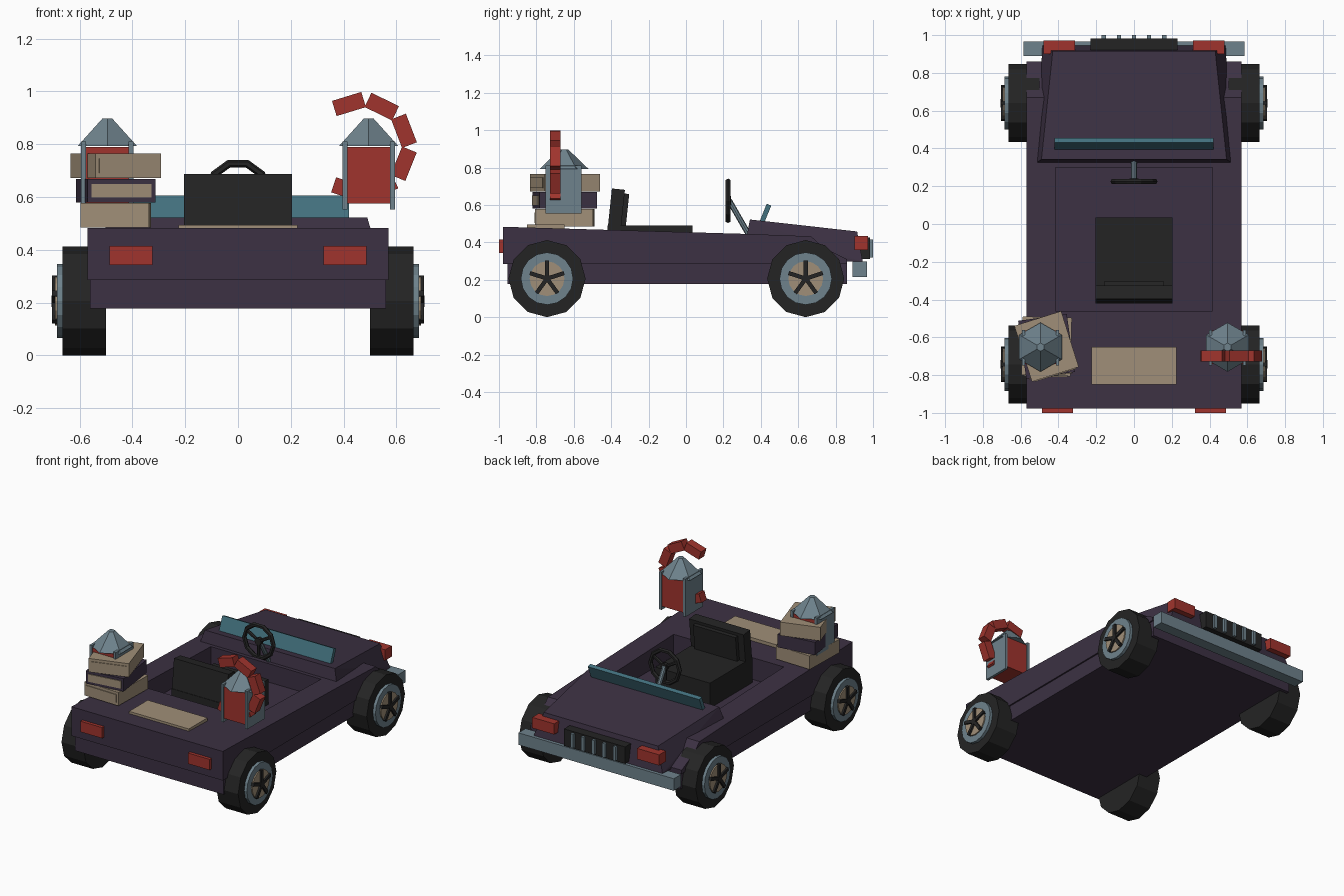
import bpy, bmesh, math
from mathutils import Matrix, Vector

if "Cube" in bpy.data.objects:
    bpy.data.objects.remove(bpy.data.objects["Cube"])


def mat(name, rgb):
    m = bpy.data.materials.new(name)
    lin = [(c / 255 / 12.92) if c < 11 else ((c / 255 + 0.055) / 1.055) ** 2.4 for c in rgb]
    m.diffuse_color = (*lin, 1)
    m.use_nodes = True
    m.node_tree.nodes["Principled BSDF"].inputs["Base Color"].default_value = m.diffuse_color
    return m


PURPLE = mat("dark purple", (60, 49, 67))
BLACK = mat("near black", (36, 36, 36))
STEEL = mat("blue grey", (110, 130, 140))
RED = mat("red", (160, 52, 45))
BEIGE = mat("beige", (160, 143, 120))
TEAL = mat("teal glass", (66, 112, 125))


def finish(name, bm, m):
    bmesh.ops.recalc_face_normals(bm, faces=bm.faces)
    me = bpy.data.meshes.new(name)
    bm.to_mesh(me)
    bm.free()
    me.materials.append(m)
    ob = bpy.data.objects.new(name, me)
    bpy.context.collection.objects.link(ob)
    return ob


def box(name, lo, hi, m, rot=None):
    """Box between two corners, optionally turned about its own centre."""
    lo, hi = Vector(lo), Vector(hi)
    bm = bmesh.new()
    bmesh.ops.create_cube(bm, size=1)
    M = Matrix.Translation((lo + hi) / 2) @ (rot or Matrix()) @ Matrix.Diagonal((*(hi - lo), 1))
    bm.transform(M)
    return finish(name, bm, m)


def prism(name, profile, x0, x1, m):
    """Side profile of (y, z) points extruded along x."""
    bm = bmesh.new()
    f = bm.faces.new([bm.verts.new((x0, y, z)) for y, z in profile])
    r = bmesh.ops.extrude_face_region(bm, geom=[f])
    bmesh.ops.translate(bm, vec=(x1 - x0, 0, 0),
                        verts=[v for v in r["geom"] if isinstance(v, bmesh.types.BMVert)])
    return finish(name, bm, m)


def hull(name, pts, m):
    """Solid mirrored in x around the given points."""
    bm = bmesh.new()
    vs = [bm.verts.new((s * x, y, z)) for x, y, z in pts for s in (-1, 1)]
    bmesh.ops.convex_hull(bm, input=vs)
    bmesh.ops.dissolve_limit(bm, angle_limit=0.02, verts=bm.verts, edges=bm.edges)
    return finish(name, bm, m)


def cyl(name, a, b, r1, r2, n, m, phase=0):
    """Cylinder or cone from point a to point b."""
    a, b = Vector(a), Vector(b)
    d = b - a
    bm = bmesh.new()
    bmesh.ops.create_cone(bm, cap_ends=True, segments=n, radius1=r1, radius2=r2, depth=d.length)
    bm.transform(Matrix.Translation((a + b) / 2) @ d.to_track_quat('Z', 'Y').to_matrix().to_4x4()
                 @ Matrix.Rotation(phase, 4, 'Z'))
    return finish(name, bm, m)


def rx(deg):
    return Matrix.Rotation(math.radians(deg), 4, 'X')


# Body: lower slab, upper shell with cockpit cut out, hood
box("lower_body", (-0.56, -0.955, 0.178), (0.56, 0.86, 0.29), PURPLE)
shell = prism("upper_body", [(-0.978, 0.285), (-0.978, 0.483), (0.32, 0.445), (0.67, 0.432),
                             (0.725, 0.378), (0.86, 0.31), (0.86, 0.285)], -0.57, 0.57, PURPLE)
cutter = box("cockpit_cutter", (-0.415, -0.46, 0.32), (0.415, 0.30, 0.7), PURPLE)
cutter.hide_render = True
cutter.hide_viewport = True
cutter.display_type = 'WIRE'
mod = shell.modifiers.new("cockpit", 'BOOLEAN')
mod.object = cutter
mod.operation = 'DIFFERENCE'
mod.solver = 'EXACT'
bpy.context.view_layer.update()
cut = bpy.data.meshes.new_from_object(shell.evaluated_get(bpy.context.evaluated_depsgraph_get()))
shell.modifiers.clear()
shell.data = cut
bpy.data.objects.remove(cutter)
hull("hood", [(0.515, 0.325, 0.435), (0.49, 0.342, 0.522), (0.43, 0.915, 0.458),
              (0.485, 0.945, 0.297), (0.515, 0.36, 0.297)], PURPLE)

# Windshield, leaning forward
box("windshield", (-0.42, 0.412, 0.505), (0.42, 0.438, 0.605), TEAL, rx(-22))

# Grille, bumper, lights
box("grille", (-0.23, 0.91, 0.31), (0.23, 0.983, 0.425), BLACK)
for i in range(5):
    x = (i - 2) * 0.08
    box("grille_bar", (x - 0.011, 0.97, 0.32), (x + 0.011, 1.0, 0.415), STEEL)
box("front_bumper", (-0.585, 0.89, 0.215), (0.585, 0.967, 0.297), STEEL)
for s in (-1, 1):
    box("headlight", (s * 0.395 - 0.083, 0.90, 0.36), (s * 0.395 + 0.083, 0.972, 0.433), RED)
    box("tail_light", (s * 0.405 - 0.082, -1.0, 0.342), (s * 0.405 + 0.082, -0.97, 0.415), RED)

# Seat
box("seat_cushion", (-0.205, -0.42, 0.32), (0.205, 0.035, 0.49), BLACK)
box("seat_back", (-0.205, -0.44, 0.46), (0.205, -0.37, 0.685), BLACK,
    rx(-6)).location.y = 0.032
box("seat_pad", (-0.16, -0.37, 0.48), (0.16, -0.345, 0.66), BLACK, rx(-6)).location.y = 0.032

# Steering wheel: ten sided ring with three spokes and a column
C = Vector((0, 0.225, 0.622))
bm = bmesh.new()
rings = []
for i in range(10):
    a = math.radians(36 * i)
    rings.append([bm.verts.new(C + Vector((math.cos(a) * r, 0.015 * math.sin(b), math.sin(a) * r)))
                  for b in [math.radians(60 * k) for k in range(6)]
                  for r in [0.11 + 0.015 * math.cos(b)]])
for i in range(10):
    p, q = rings[i], rings[(i + 1) % 10]
    for k in range(6):
        bm.faces.new((p[k], p[(k + 1) % 6], q[(k + 1) % 6], q[k]))
finish("steering_wheel", bm, BLACK)
for deg in (30, 150, 270):
    a = math.radians(deg)
    cyl("steering_spoke", C, C + Vector((math.cos(a), 0, math.sin(a))) * 0.11, 0.011, 0.011, 6, BLACK)
cyl("steering_hub", C - Vector((0, 0.012, 0)), C + Vector((0, 0.015, 0)), 0.025, 0.025, 8, BLACK)
cyl("steering_column", (0, 0.23, 0.625), (0, 0.345, 0.425), 0.015, 0.015, 8, STEEL)

# Wheels with rim, hub disc and five spokes
for s in (-1, 1):
    for y in (-0.743, 0.64):
        z = 0.206
        for name, x0, x1, r, n, m in (("tyre", 0.50, 0.665, 0.206, 12, BLACK),
                                      ("rim", 0.60, 0.685, 0.14, 16, STEEL),
                                      ("hub_disc", 0.62, 0.693, 0.093, 16, BEIGE)):
            cyl(name, (s * x0, y, z), (s * x1, y, z), r, r, n, m)
        cyl("hub_cap", (s * 0.68, y, z), (s * 0.706, y, z), 0.022, 0.022, 8, BLACK)
        for k in range(5):
            a = math.radians(90 + 72 * k)
            c = Vector((s * 0.695, y + 0.05 * math.cos(a), z + 0.05 * math.sin(a)))
            h = Vector((0.01, 0.046, 0.011))
            box("wheel_spoke", c - h, c + h, BLACK, Matrix.Rotation(a, 4, 'X'))

# Plate on the rear deck
box("deck_plate", (-0.225, -0.85, 0.47), (0.225, -0.65, 0.495), BEIGE)

# Stack of three turned books with page blocks
for z0, z1, deg, m in ((0.485, 0.577, -1.5, BEIGE), (0.58, 0.668, 8, PURPLE), (0.673, 0.765, 17.5, BEIGE)):
    R = Matrix.Rotation(math.radians(deg), 4, 'Z')
    c = Vector((-0.463, -0.648, 0))
    for name, lo, hi, mm in (("book", (-0.13, -0.155, z0), (0.13, 0.155, z1), m),
                             ("book_pages", (-0.115, -0.16, z0 + 0.018), (0.115, 0.12, z1 - 0.018), BEIGE)):
        ob = box(name, lo, hi, mm)
        ob.data.transform(Matrix.Translation(c) @ R)

# Lanterns: red core, grey side plates, six sided roof
for s in (-1, 1):
    x = s * 0.495
    box("lantern_core", (x - 0.085, -0.74, 0.575), (x + 0.085, -0.565, 0.79), RED)
    for t in (-1, 1):
        px = x + t * 0.09
        box("lantern_side", (px - 0.009, -0.75, 0.553), (px + 0.009, -0.56, 0.81), STEEL)
    cyl("lantern_roof", (x, -0.652, 0.793), (x, -0.652, 0.897), 0.13, 0.022, 6, STEEL)

# Curled red hook made of blocks around the right lantern
for k in range(6):
    a = math.radians(107 - 43 * k)
    c = Vector((0.47 + 0.17 * math.cos(a), -0.699, 0.79 + 0.17 * math.sin(a)))
    h = Vector((0.03, 0.029, 0.058))
    box("hook_segment", c - h, c + h, RED, Matrix.Rotation(-a, 4, 'Y'))
